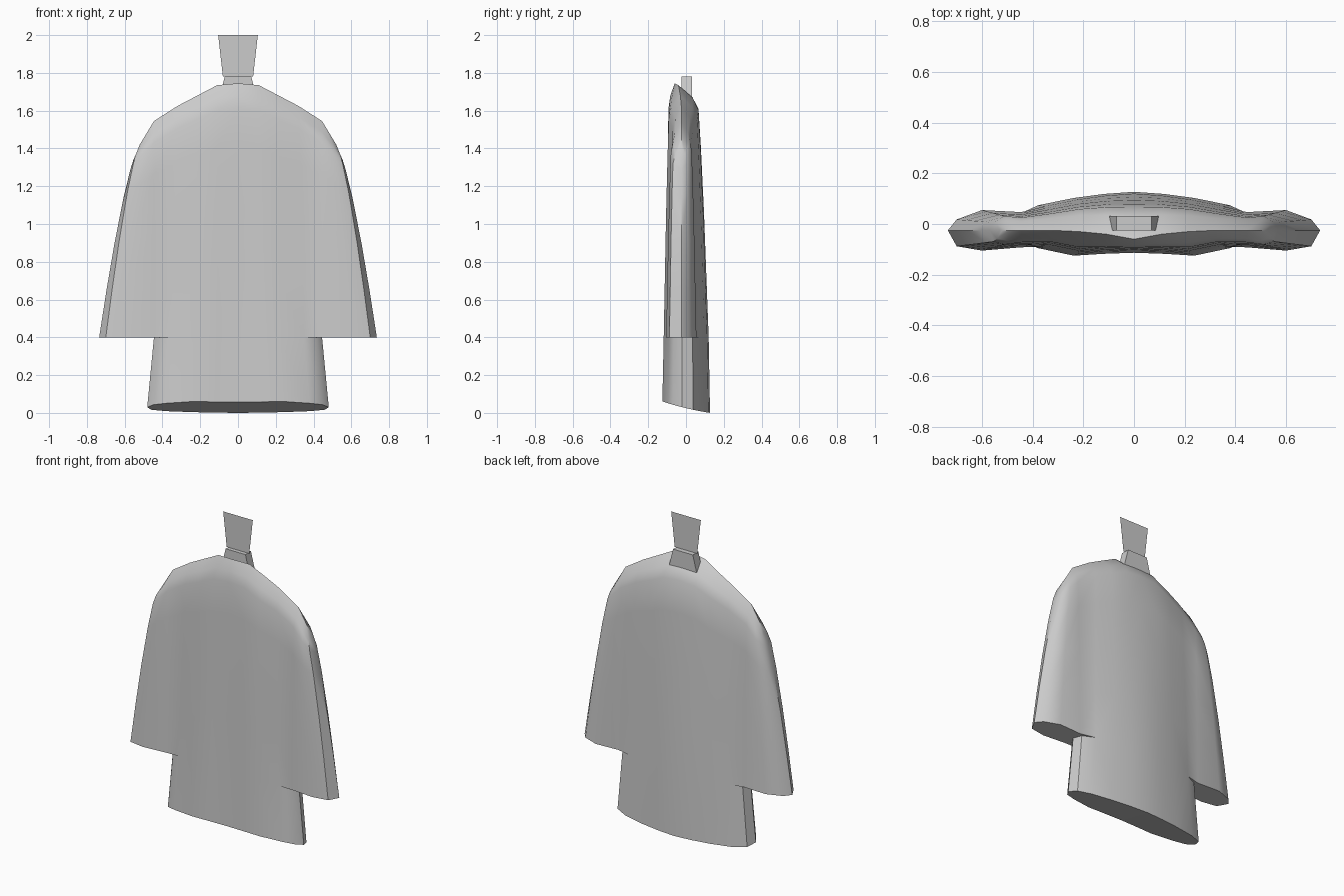
import bpy, bmesh, math

cube = bpy.data.objects.get("Cube")
if cube:
    bpy.data.objects.remove(cube)

grey = bpy.data.materials.new("plain grey")
grey.use_nodes = True
colour = (0.6, 0.6, 0.6, 1)
grey.diffuse_color = colour
grey.node_tree.nodes["Principled BSDF"].inputs["Base Color"].default_value = colour


def make_object(name, bm, smooth=False):
    mesh = bpy.data.meshes.new(name)
    bm.to_mesh(mesh)
    bm.free()
    mesh.materials.append(grey)
    obj = bpy.data.objects.new(name, mesh)
    bpy.context.collection.objects.link(obj)
    if smooth:
        bpy.ops.object.select_all(action="DESELECT")
        bpy.context.view_layer.objects.active = obj
        obj.select_set(True)
        bpy.ops.object.shade_smooth_by_angle(angle=math.radians(40))
    return obj


def skin(bm, rows):
    grid = [[bm.verts.new(p) for p in row] for row in rows]
    for a, b in zip(grid, grid[1:]):
        for i in range(len(a) - 1):
            bm.faces.new((a[i], a[i + 1], b[i + 1], b[i]))


# Shoulder seam (x, y, z), then sleeve hem (x, front y, back y), centre to tip
SEAM = [(0, -.06, 1.745), (.11, -.04, 1.735), (.215, -.03, 1.68), (.32, -.025, 1.625),
        (.445, -.025, 1.545), (.49, -.025, 1.47), (.52, -.025, 1.42), (.53, -.025, 1.39)]
HEM = [(0, -.107, .12), (.11, -.111, .112), (.22, -.118, .097), (.35, -.09, .07),
       (.445, -.092, .047), (.6, -.105, .055), (.7, -.088, .018), (.735, -.025, -.025)]
DEPTH = [(0, 0), (.05, .5), (.1, .7), (.25, .77), (.5, .86), (.75, .93), (1, 1)]
HEM_Z = .4


def sheet_row(t, depth, side):
    row = []
    for (sx, sy, sz), hem in zip(SEAM, HEM):
        row.append((sx + (hem[0] - sx) * t ** .72,
                    sy + (hem[side] - sy) * depth,
                    sz + (HEM_Z - sz) * t))
    return row


# Half of the garment: front sheet, back sheet and sleeve end
bm = bmesh.new()
for side in (1, 2):
    skin(bm, [sheet_row(t, d, side) for t, d in DEPTH])
skin(bm, [[(h[0], h[side], HEM_Z) for h in HEM[3:]] for side in (1, 2)])

# Lower body, flaring slightly to a slanted hem
edge = [(h[0], h[1]) for h in HEM[:4]] + [(.415, -.065), (.445, -.02), (.425, .035)]
edge += [(h[0], h[2]) for h in reversed(HEM[:4])]
hem_ring = []
for x, y in edge:
    y *= 1.06
    hem_ring.append((x * 1.08, y, .025 - .24 * y + .35 * y * y))
skin(bm, [[(x, y, HEM_Z) for x, y in edge], hem_ring])
bm.faces.new([bm.verts.new(p) for p in hem_ring])

# Mirror to the other half and weld
copy = bmesh.ops.duplicate(bm, geom=bm.verts[:] + bm.edges[:] + bm.faces[:])["geom"]
for v in copy:
    if isinstance(v, bmesh.types.BMVert):
        v.co.x = -v.co.x
bmesh.ops.remove_doubles(bm, verts=bm.verts, dist=.0005)
bmesh.ops.recalc_face_normals(bm, faces=bm.faces)
make_object("garment", bm, smooth=True)

# Neck block, wider at its base
bm = bmesh.new()
bmesh.ops.create_cube(bm, size=1)
for v in bm.verts:
    top = v.co.z > 0
    v.co = (math.copysign(.07 if top else .103, v.co.x),
            math.copysign(.028, v.co.y) + .003, 1.78 if top else 1.65)
make_object("neck_block", bm)

# Thin hanging tab
bm = bmesh.new()
corners = [(-.08, 1.78), (.08, 1.78), (.105, 2), (-.105, 2)]
bm.faces.new([bm.verts.new((x, 0, z)) for x, z in corners])
make_object("hanging_tab", bm)
